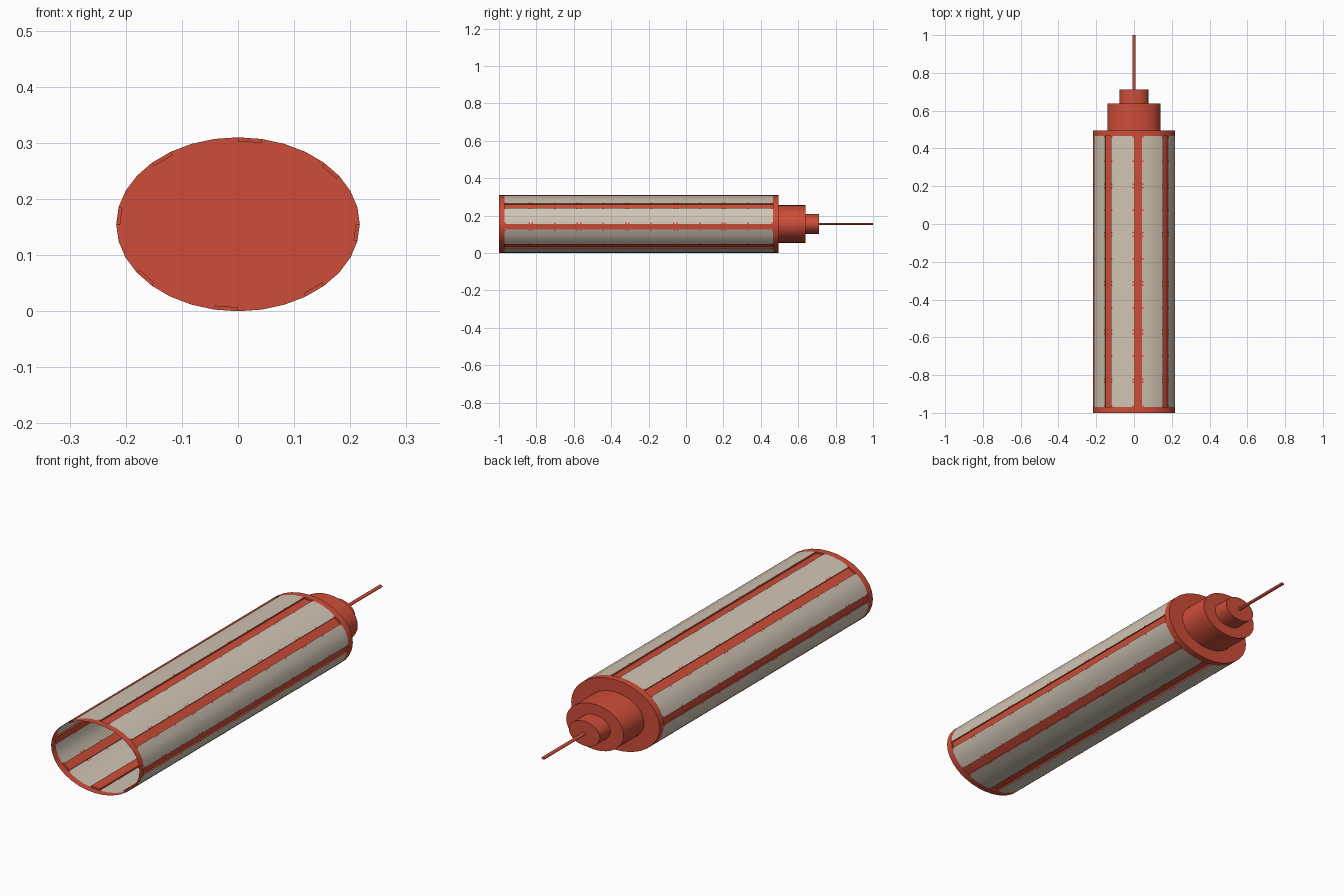
import bpy, bmesh, math
from mathutils import Vector

if "Cube" in bpy.data.objects:
    bpy.data.objects.remove(bpy.data.objects["Cube"])

N = 32                      # sides of the oval section
RX, RZ = 0.217, 0.155       # oval half sizes
Y0, Y1, Y2, Y3 = -1.0, -0.97, 0.465, 0.495   # end rings and panel limits
DEPTH = 0.007               # recess of the strips


def material(name, rgb):
    m = bpy.data.materials.new(name)
    m.diffuse_color = (*rgb, 1)
    m.use_nodes = True
    m.node_tree.nodes["Principled BSDF"].inputs["Base Color"].default_value = m.diffuse_color
    return m


RED = material("red", (0.62, 0.075, 0.04))
BEIGE = material("beige", (0.63, 0.55, 0.45))


def pt(i, y, s=1.0):
    a = 2 * math.pi * i / N
    return Vector((s * RX * math.sin(a), y, RZ + s * RZ * math.cos(a)))


def face_normal(i):
    t = pt(i + 1, 0) - pt(i, 0)
    return t.cross(Vector((0, 1, 0))).normalized()


def build(name, polys, mat):
    bm = bmesh.new()
    for p in polys:
        bm.faces.new([bm.verts.new(v) for v in p])
    bmesh.ops.remove_doubles(bm, verts=bm.verts, dist=1e-5)
    me = bpy.data.meshes.new(name)
    bm.to_mesh(me)
    bm.free()
    me.materials.append(mat)
    ob = bpy.data.objects.new(name, me)
    bpy.context.collection.objects.link(ob)
    bpy.ops.object.select_all(action='DESELECT')
    ob.select_set(True)
    bpy.context.view_layer.objects.active = ob
    bpy.ops.object.shade_smooth_by_angle(angle=math.radians(30))
    return ob


def band(ya, yb, sa=1.0, sb=1.0, sides=range(N)):
    return [[pt(i, ya, sa), pt(i + 1, ya, sa), pt(i + 1, yb, sb), pt(i, yb, sb)]
            for i in sides]


def disc(y, s):
    return [[pt(i, y, s) for i in reversed(range(N))]]


# end rings of the open tube
build("front_ring", band(Y0, Y1), RED)
build("back_ring", band(Y2, Y3), RED)

# panels: three sides out of every four
build("panels", band(Y1, Y2, sides=[i for i in range(N) if i % 4]), BEIGE)

# recessed strips between the panels
for k in range(0, N, 4):
    d = face_normal(k) * -DEPTH
    a, b, c, e = band(Y1, Y2, sides=[k])[0]
    A, B, C, E = a + d, b + d, c + d, e + d
    build("strip_%d" % (k // 4), [[A, B, C, E], [a, b, B, A], [b, c, C, B],
                                  [c, e, E, C], [e, a, A, E]], RED)

# small red stitches over the panel edges beside each strip
ys = [Y1 + 0.004, Y2 - 0.004]
for j in range(5):
    y = -0.83 + 0.258 * j
    ys += [y - 0.009, y + 0.009, y + 0.129]
polys = []
for k in range(0, N, 4):
    for i, j in ((k, k - 1), (k + 1, k + 2)):
        n = face_normal(k - 1 if i == k else k + 1) * 0.0008
        for y in ys:
            p = pt(i, y)
            q = p + (pt(j, y) - p).normalized() * 0.008
            h = Vector((0, 0.004, 0))
            outer = [p - h, q - h, q + h, p + h]
            if i == k:
                outer.reverse()
            polys.append([v + n for v in outer])
            polys.append([v - n for v in reversed(outer)])
build("stitches", polys, RED)

# stepped back end: plate, two stages and a thin rod
build("back_plate", disc(Y3, 1.0), RED)
steps = [("large_stage", Y3, 0.638, 0.65), ("small_stage", 0.638, 0.712, 0.35),
         ("rod", 0.712, 1.0, 0.038)]
for name, ya, yb, s in steps:
    build(name, band(ya, yb, s, s) + disc(yb, s), RED)
